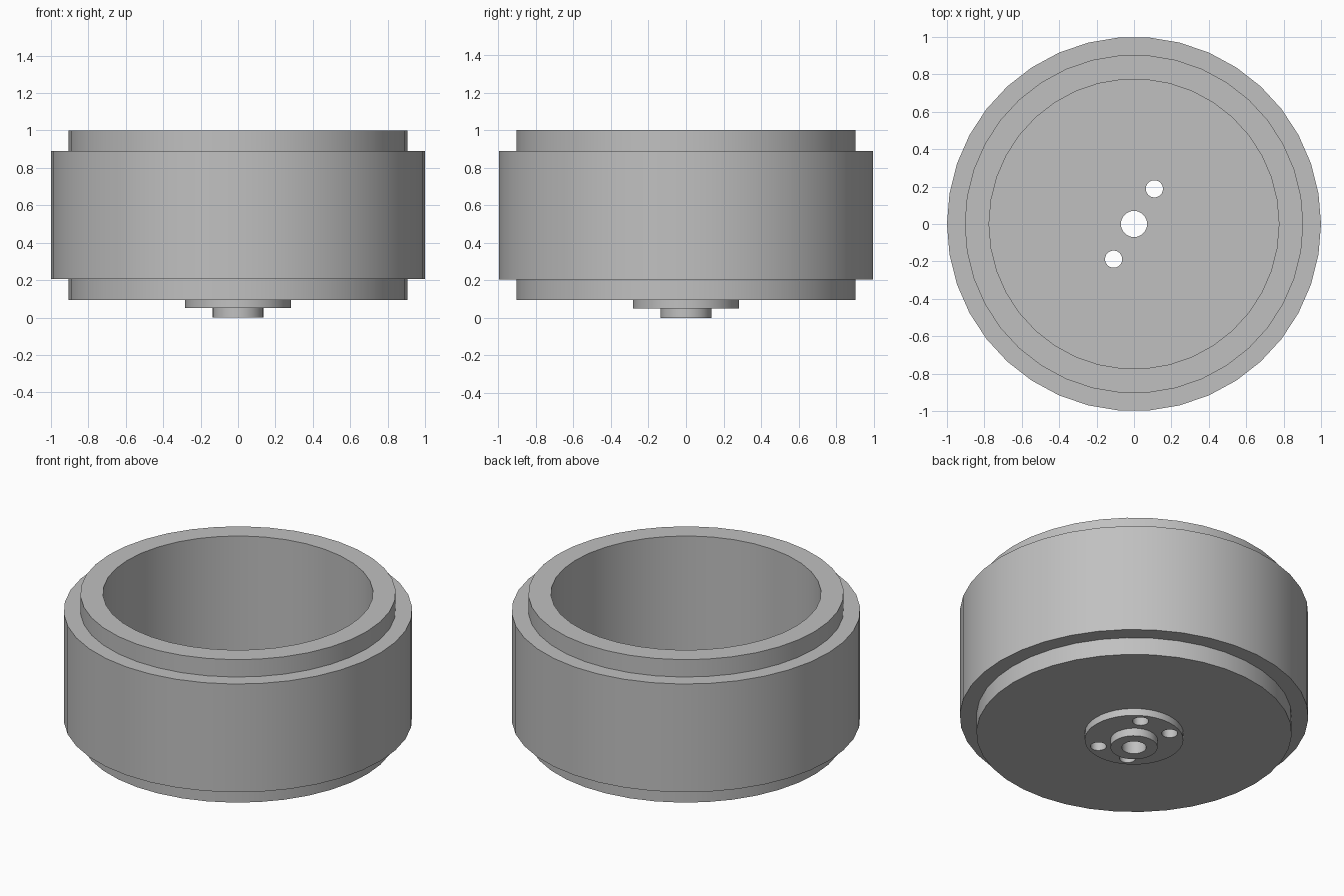
import bpy, bmesh, math
from mathutils import Matrix

SIDES = 38

cube = bpy.data.objects.get("Cube")
if cube:
    bpy.data.objects.remove(cube, do_unlink=True)

# Single plain material
grey = bpy.data.materials.new("plain grey")
grey.use_nodes = True
colour = (0.53, 0.53, 0.53, 1)
grey.diffuse_color = colour
grey.node_tree.nodes["Principled BSDF"].inputs["Base Color"].default_value = colour


def add_object(name, bm):
    bmesh.ops.recalc_face_normals(bm, faces=bm.faces)
    mesh = bpy.data.meshes.new(name)
    bm.to_mesh(mesh)
    bm.free()
    mesh.materials.append(grey)
    obj = bpy.data.objects.new(name, mesh)
    bpy.context.collection.objects.link(obj)
    return obj


def lathe(name, profile):
    """Turn a closed (radius, height) profile around the z axis."""
    bm = bmesh.new()
    rings = []
    for i in range(SIDES):
        a = math.tau * i / SIDES
        rings.append([bm.verts.new((r * math.cos(a), r * math.sin(a), z)) for r, z in profile])
    count = len(profile)
    for i, ring in enumerate(rings):
        after = rings[(i + 1) % SIDES]
        for j in range(count):
            k = (j + 1) % count
            bm.faces.new((ring[j], after[j], after[k], ring[k]))
    return add_object(name, bm)


def pin(bm, x, y, low, high):
    bmesh.ops.create_cone(bm, cap_ends=True, segments=24, radius1=0.046, radius2=0.046,
                          depth=high - low, matrix=Matrix.Translation((x, y, (low + high) / 2)))


# Open drum with wide band, floor, hub flange, collar and centre bore
drum = lathe("drum_with_hub", [
    (0.07, 0), (0.135, 0), (0.135, 0.05),
    (0.283, 0.05), (0.283, 0.095),
    (0.905, 0.095), (0.905, 0.205),
    (1, 0.205), (1, 0.89),
    (0.905, 0.89), (0.905, 1),
    (0.775, 1), (0.775, 0.205), (0.07, 0.205),
])

# Four bolt holes: one diagonal pair goes through, the other is closed near the floor
bm = bmesh.new()
for sx in (-1, 1):
    for sy in (-1, 1):
        x, y = sx * 0.109, sy * 0.188
        if sx == sy:
            pin(bm, x, y, -0.1, 0.3)
        else:
            pin(bm, x, y, -0.1, 0.185)
            pin(bm, x, y, 0.198, 0.3)
cutter = add_object("bolt_hole_cutter", bm)
cutter.hide_render = True

cut = drum.modifiers.new("bolt holes", "BOOLEAN")
cut.operation = "DIFFERENCE"
cut.solver = "EXACT"
cut.object = cutter
bpy.ops.object.select_all(action="DESELECT")
drum.select_set(True)
bpy.context.view_layer.objects.active = drum
bpy.ops.object.modifier_apply(modifier=cut.name)
bpy.data.objects.remove(cutter, do_unlink=True)

bpy.ops.object.shade_smooth_by_angle(angle=math.radians(30))
